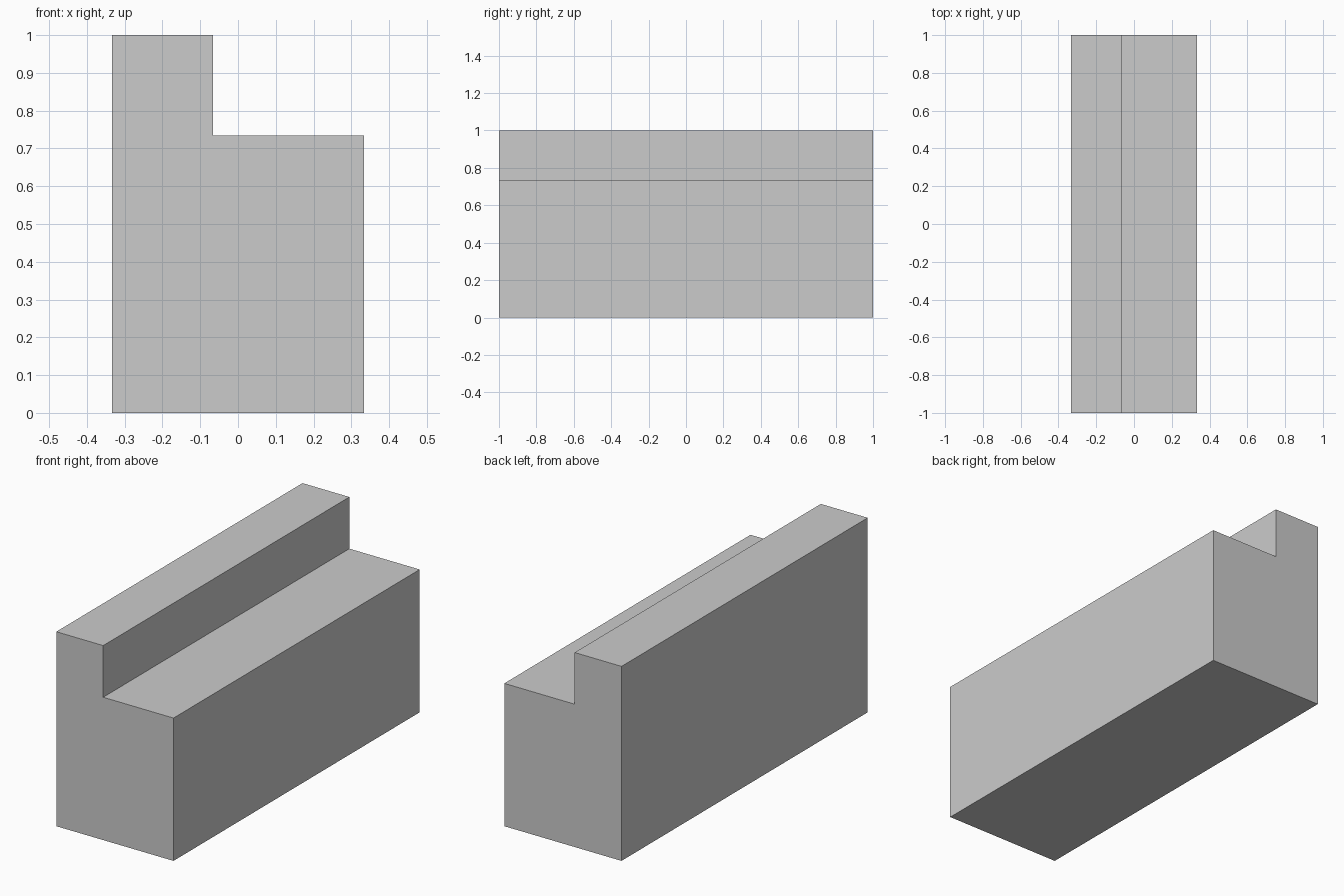
import bpy, bmesh

if "Cube" in bpy.data.objects:
    bpy.data.objects.remove(bpy.data.objects["Cube"])

# Stepped end profile (x, z), extruded along y
W, STEP_X, STEP_Z = 1 / 3, -1 / 15, 0.7343
profile = [(-W, 0), (W, 0), (W, STEP_Z), (STEP_X, STEP_Z), (STEP_X, 1), (-W, 1)]

bm = bmesh.new()
front = bm.faces.new([bm.verts.new((x, -1, z)) for x, z in profile])
ext = bmesh.ops.extrude_face_region(bm, geom=[front], use_keep_orig=True)
moved = [v for v in ext["geom"] if isinstance(v, bmesh.types.BMVert)]
bmesh.ops.translate(bm, verts=moved, vec=(0, 2, 0))
bmesh.ops.recalc_face_normals(bm, faces=bm.faces)

# Stepped block
mesh = bpy.data.meshes.new("stepped_block")
bm.to_mesh(mesh)
bm.free()
bpy.context.collection.objects.link(bpy.data.objects.new("stepped_block", mesh))
